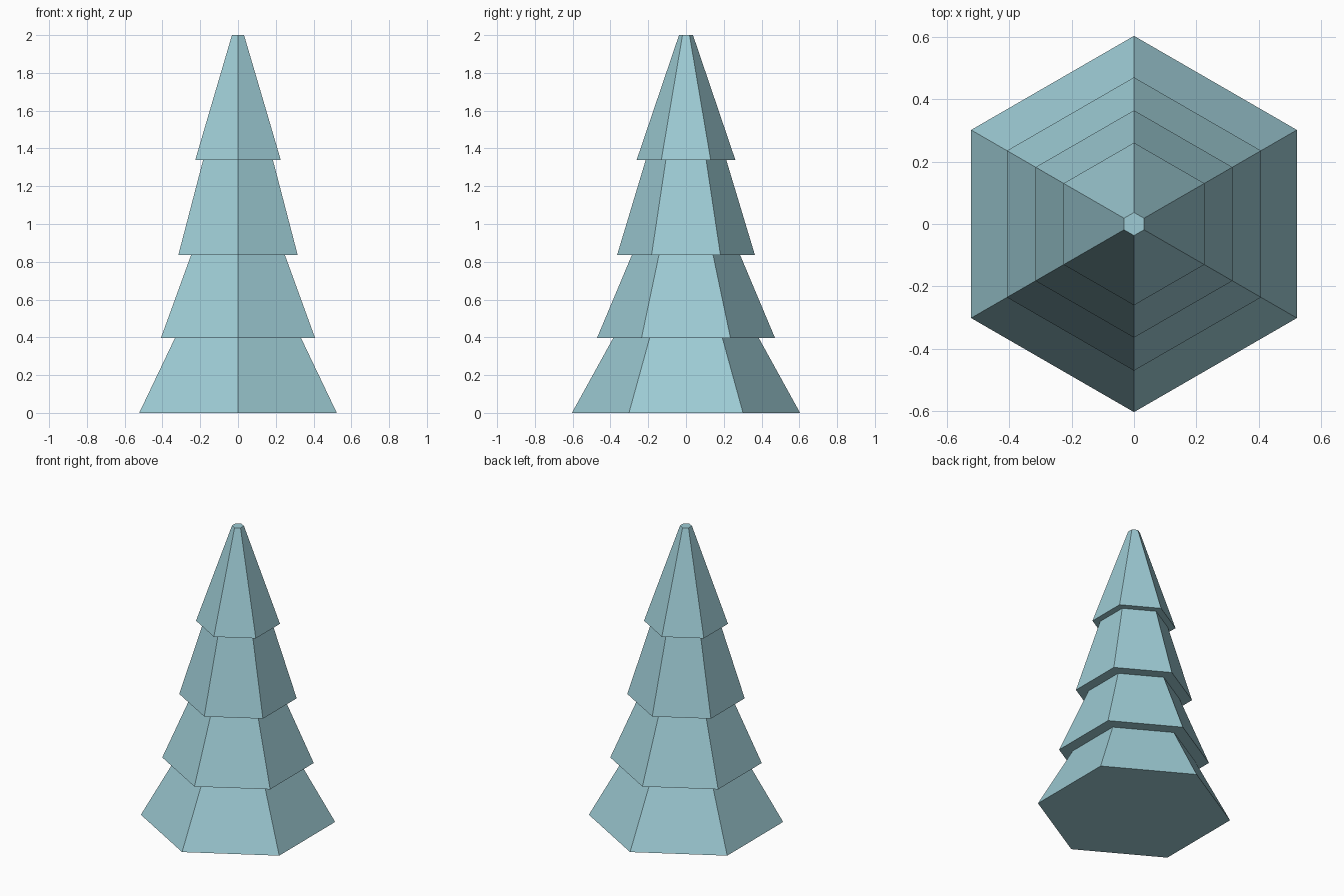
import bpy, bmesh, math

if "Cube" in bpy.data.objects:
    bpy.data.objects.remove(bpy.data.objects["Cube"])

# One flat colour for the whole tree
mat = bpy.data.materials.new("frosty teal")
mat.diffuse_color = (0.34, 0.60, 0.66, 1)
mat.use_nodes = True
mat.node_tree.nodes["Principled BSDF"].inputs["Base Color"].default_value = mat.diffuse_color

SIDES = 6
# Stepped profile (radius, height): four flared tiers, bottom to top
PROFILE = [(0.604, 0.0), (0.385, 0.397),
           (0.471, 0.397), (0.287, 0.835),
           (0.365, 0.835), (0.213, 1.34),
           (0.261, 1.34), (0.037, 2.0)]

bm = bmesh.new()
rings = []
for r, z in PROFILE:
    # Hexagon corners point to +y and -y
    angles = [math.pi / 2 + i * math.tau / SIDES for i in range(SIDES)]
    rings.append([bm.verts.new((r * math.cos(a), r * math.sin(a), z)) for a in angles])

# Tier sides and the overhanging undersides
for low, high in zip(rings, rings[1:]):
    for i in range(SIDES):
        j = (i + 1) % SIDES
        bm.faces.new((low[i], low[j], high[j], high[i]))

# Flat base and tip
bm.faces.new(rings[0][::-1])
bm.faces.new(rings[-1])

mesh = bpy.data.meshes.new("tree_tiers")
bm.to_mesh(mesh)
bm.free()
mesh.materials.append(mat)
bpy.context.collection.objects.link(bpy.data.objects.new("tree_tiers", mesh))
